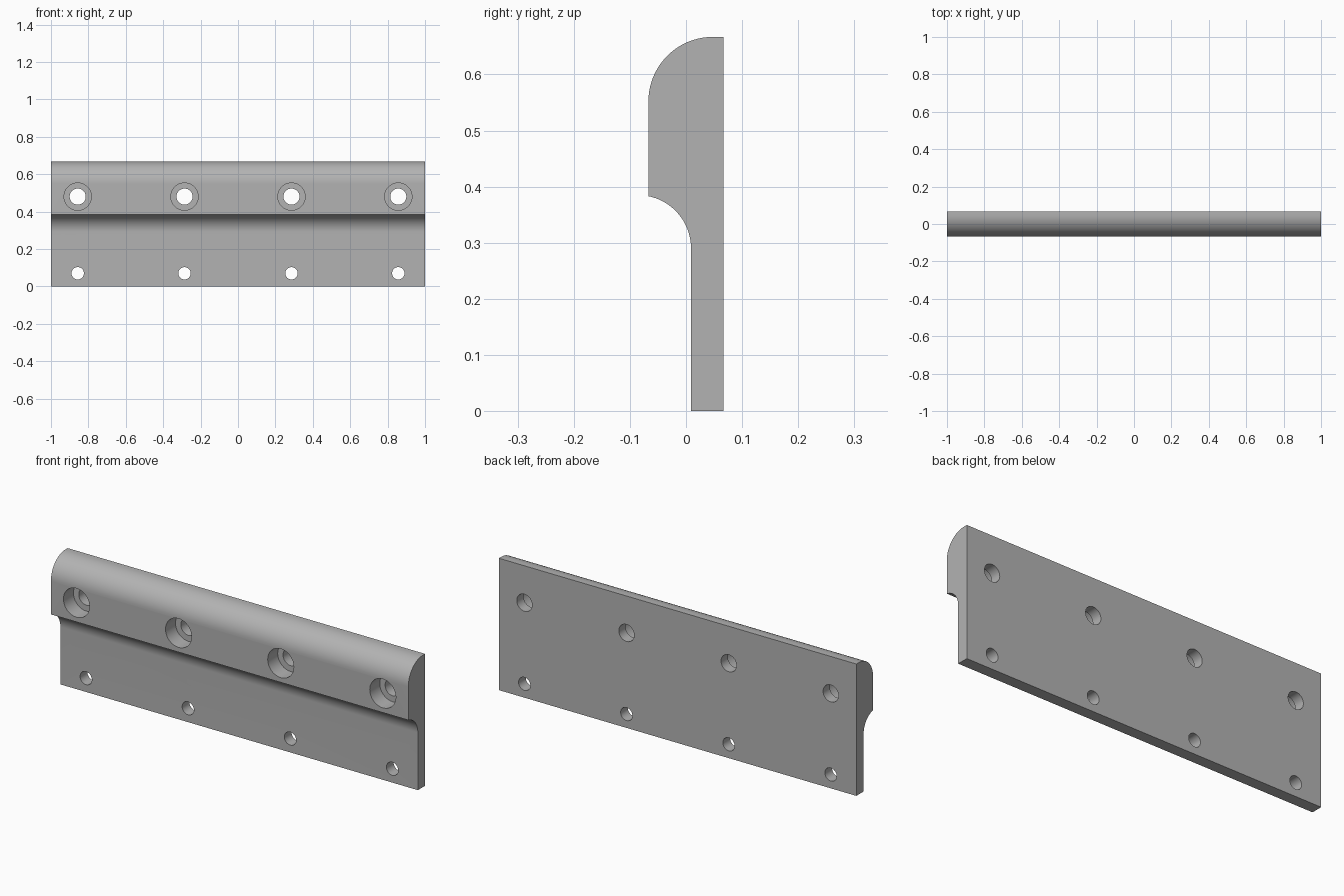
import bpy, bmesh, math
from mathutils import Matrix

if "Cube" in bpy.data.objects:
    bpy.data.objects.remove(bpy.data.objects["Cube"])

BACK, FRONT, STEP = 0.067, -0.067, 0.009
HEIGHT = 0.667

grey = bpy.data.materials.new("plain grey")
grey.diffuse_color = (0.45, 0.45, 0.45, 1)
grey.use_nodes = True
grey.node_tree.nodes["Principled BSDF"].inputs["Base Color"].default_value = grey.diffuse_color


def arc(cy, cz, r, a0, a1, n=20):
    """Points of an arc in the y-z plane, angles in degrees."""
    steps = [math.radians(a0 + (a1 - a0) * i / n) for i in range(n + 1)]
    return [(cy + r * math.cos(a), cz + r * math.sin(a)) for a in steps]


def finish(bm, name):
    bmesh.ops.recalc_face_normals(bm, faces=bm.faces)
    mesh = bpy.data.meshes.new(name)
    bm.to_mesh(mesh)
    bm.free()
    mesh.materials.append(grey)
    obj = bpy.data.objects.new(name, mesh)
    bpy.context.collection.objects.link(obj)
    return obj


# Plate: side profile with rounded top and concave step, swept along x
profile = [(BACK, 0), (BACK, HEIGHT)]
profile += arc(0.048, 0.552, 0.115, 90, 180)
profile += arc(STEP - 0.095, 0.29, 0.095, 78.4, 0)
profile += [(STEP, 0)]
bm = bmesh.new()
face = bm.faces.new([bm.verts.new((-1, y, z)) for y, z in profile])
swept = bmesh.ops.extrude_face_region(bm, geom=[face])
bmesh.ops.translate(bm, vec=(2, 0, 0),
                    verts=[v for v in swept["geom"] if isinstance(v, bmesh.types.BMVert)])
plate = finish(bm, "mounting_plate")


def drill(name, z, radius, y0, y1):
    """Cut a row of four round holes running from y0 to y1."""
    bm = bmesh.new()
    for x in (-0.857, -0.286, 0.286, 0.857):
        place = Matrix.Translation((x, (y0 + y1) / 2, z)) @ Matrix.Rotation(math.pi / 2, 4, 'X')
        bmesh.ops.create_cone(bm, cap_ends=True, segments=48, radius1=radius,
                              radius2=radius, depth=y1 - y0, matrix=place)
    cutter = finish(bm, name)
    cutter.hide_render = True
    cutter.hide_set(True)
    cut = plate.modifiers.new(name, 'BOOLEAN')
    cut.operation, cut.solver, cut.object = 'DIFFERENCE', 'EXACT', cutter
    return cutter


# Upper counterbored screw holes and lower plain holes
cutters = [drill("counterbore_cutter", 0.48, 0.073, -0.2, 0.013),
           drill("upper_hole_cutter", 0.48, 0.043, -0.15, 0.2),
           drill("lower_hole_cutter", 0.07, 0.033, -0.2, 0.2)]

# Apply the cuts, then smooth the curved surfaces
bpy.context.view_layer.objects.active = plate
plate.select_set(True)
for mod in list(plate.modifiers):
    bpy.ops.object.modifier_apply(modifier=mod.name)
for cutter in cutters:
    bpy.data.objects.remove(cutter)
bpy.ops.object.shade_smooth_by_angle(angle=math.radians(30))
